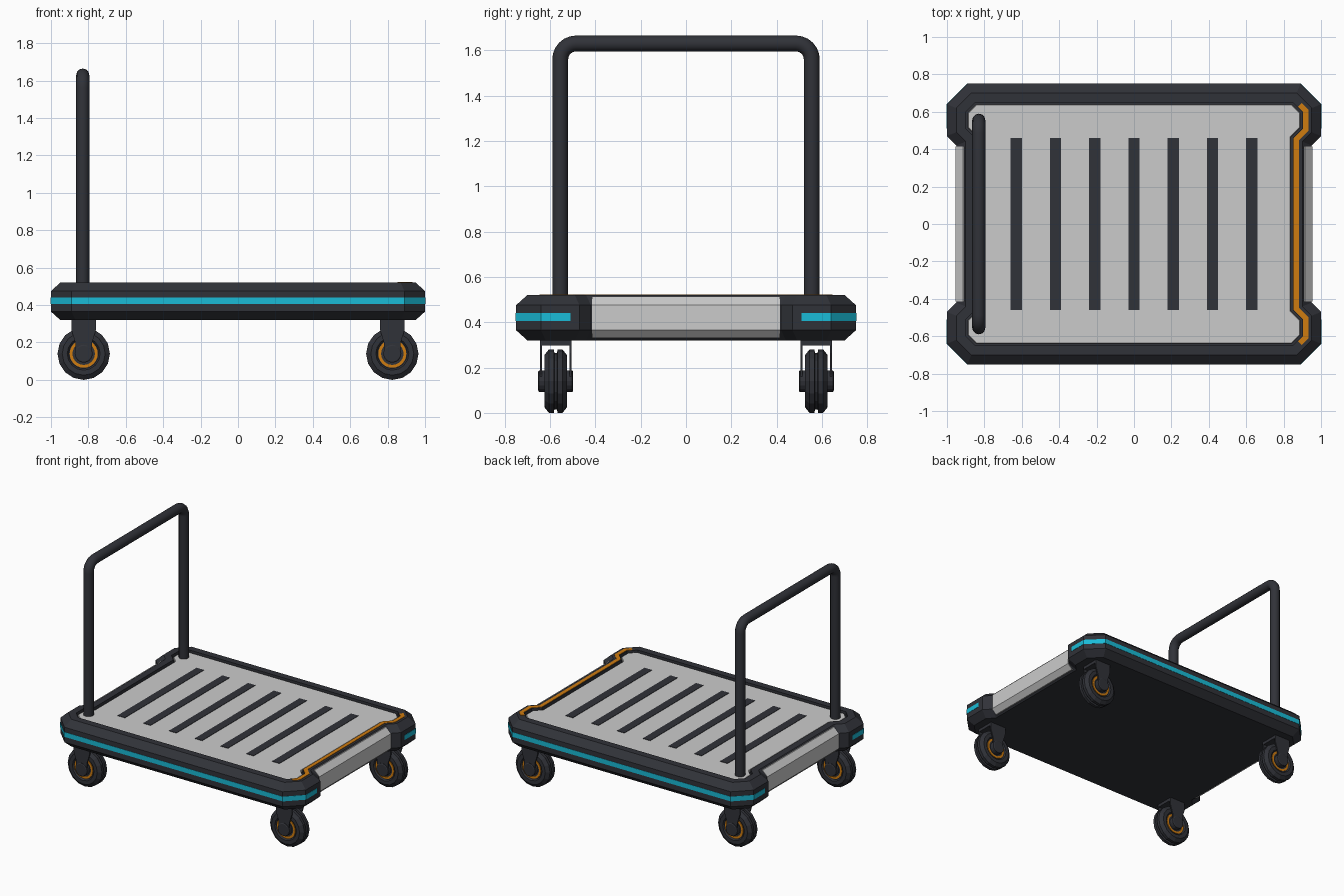
import bpy, bmesh, math
from mathutils import Vector

if "Cube" in bpy.data.objects:
    bpy.data.objects.remove(bpy.data.objects["Cube"])


def material(name, rgb):
    m = bpy.data.materials.new(name)
    m.diffuse_color = (*rgb, 1)
    m.use_nodes = True
    m.node_tree.nodes["Principled BSDF"].inputs["Base Color"].default_value = m.diffuse_color
    return m


DARK = material("dark", (0.03, 0.032, 0.04))
CYAN = material("cyan", (0.01, 0.5, 0.68))
ORANGE = material("orange", (0.62, 0.2, 0.005))


def finish(bm, name, mat=None, smooth=None):
    bmesh.ops.recalc_face_normals(bm, faces=bm.faces)
    me = bpy.data.meshes.new(name)
    bm.to_mesh(me)
    bm.free()
    ob = bpy.data.objects.new(name, me)
    bpy.context.collection.objects.link(ob)
    if mat:
        me.materials.append(mat)
    return ob


def offset(pts, d, closed=True):
    """Mitred inward offset of a counter-clockwise path."""
    n, out = len(pts), []
    for i in range(n):
        p = Vector(pts[i])
        normals = []
        if closed or i > 0:
            e = p - Vector(pts[i - 1])
            normals.append(Vector((-e.y, e.x)).normalized())
        if closed or i < n - 1:
            e = Vector(pts[(i + 1) % n]) - p
            normals.append(Vector((-e.y, e.x)).normalized())
        m = sum(normals, Vector((0, 0))).normalized()
        out.append(p + m * d / m.dot(normals[0]))
    return out


def loft(name, rings, mat=None):
    """Bridge closed rings of 3D points and cap both ends."""
    bm = bmesh.new()
    vs = [[bm.verts.new(p) for p in r] for r in rings]
    n = len(vs[0])
    for a, b in zip(vs, vs[1:]):
        for i in range(n):
            j = (i + 1) % n
            bm.faces.new((a[i], a[j], b[j], b[i]))
    bm.faces.new(vs[0])
    bm.faces.new(vs[-1])
    return finish(bm, name, mat)


def stack(name, outline, levels, mat=None):
    return loft(name, [[(p.x, p.y, z) for p in offset(outline, d)] for d, z in levels], mat)


def band(name, path, d0, d1, z0, z1, mat):
    """Rectangular strip following an open path."""
    a, b = offset(path, d0, False), offset(path, d1, False)
    return loft(name, [[(p.x, p.y, z0), (p.x, p.y, z1), (q.x, q.y, z1), (q.x, q.y, z0)]
                       for p, q in zip(a, b)], mat)


def prism_y(name, profile, y0, y1, mat=None):
    return loft(name, [[(x, y, z) for x, z in profile] for y in (y0, y1)], mat)


def box(name, x, y, z, mat=None):
    return prism_y(name, [(x[0], z[0]), (x[1], z[0]), (x[1], z[1]), (x[0], z[1])], *y, mat)


def lathe_y(name, profile, centre, mat, sides=16, ring=False):
    """Turn a (radius, y) profile about the y axis."""
    bm = bmesh.new()
    pts = profile + profile[:1] if ring else profile
    vs = [bm.verts.new((r, y, 0)) for r, y in pts]
    edges = [bm.edges.new(e) for e in zip(vs, vs[1:])]
    bmesh.ops.spin(bm, geom=vs + edges, cent=(0, 0, 0), axis=(0, 1, 0),
                   angle=math.tau, steps=sides)
    bmesh.ops.remove_doubles(bm, verts=bm.verts, dist=1e-5)
    bmesh.ops.translate(bm, verts=bm.verts, vec=centre)
    return finish(bm, name, mat)


# Platform outline: clipped corners and a shallow notch at each end
quarter = [(0.95, 0.42), (1, 0.47), (1, 0.64), (0.89, 0.75)]
outline = (quarter + [(-x, y) for x, y in reversed(quarter)]
           + [(-x, -y) for x, y in quarter] + [(x, -y) for x, y in reversed(quarter)])

# Bumper frame with bevelled rim and recessed top
stack("platform_frame", outline, [(0.05, 0.32), (0, 0.365), (0, 0.475), (0.05, 0.52),
                                  (0.1, 0.52), (0.1, 0.495)], DARK)
stack("deck_panel", outline, [(0.112, 0.49), (0.112, 0.507), (0.115, 0.51)])

# Grip strips across the deck
for i in range(7):
    x = (i - 3) * 0.21
    box(f"grip_strip_{i + 1}", (x - 0.03, x + 0.03), (-0.46, 0.46), (0.5, 0.513), DARK)

# Grey end panels
for s, side in ((-1, "left"), (1, "right")):
    prof = [(0.88, 0.33), (0.92, 0.33), (0.955, 0.365), (0.955, 0.475), (0.915, 0.513), (0.88, 0.513)]
    prism_y(f"{side}_end_panel", [(s * x, z) for x, z in prof], -0.415, 0.415)

# Cyan side stripes wrapping round the corners
back = [(1, 0.51), (1, 0.64), (0.89, 0.75), (-0.89, 0.75), (-1, 0.64), (-1, 0.51)]
band("back_stripe", back, -0.002, 0.02, 0.405, 0.44, CYAN)
band("front_stripe", [(-x, -y) for x, y in back], -0.002, 0.02, 0.405, 0.44, CYAN)

# Orange trim on the loading end
half = [(0.95, 0.42), (1, 0.47), (1, 0.64), (0.945, 0.695)]
band("orange_trim", [(x, -y) for x, y in reversed(half)] + half, 0.068, 0.096, 0.51, 0.523, ORANGE)

# Push handle
pts, r = [(-0.555, 0.49)], 0.07
for cy, a0 in ((-0.555 + r, 180), (0.555 - r, 90)):
    for k in range(7):
        a = math.radians(a0 - 15 * k)
        pts.append((cy + r * math.cos(a), 1.63 - r + r * math.sin(a)))
pts.append((0.555, 0.49))
cu = bpy.data.curves.new("push_handle", "CURVE")
cu.dimensions = "3D"
cu.bevel_depth, cu.bevel_resolution, cu.use_fill_caps = 0.035, 4, True
sp = cu.splines.new("POLY")
sp.points.add(len(pts) - 1)
for p, (y, z) in zip(sp.points, pts):
    p.co = (-0.83, y, z, 1)
cu.materials.append(DARK)
handle = bpy.data.objects.new("push_handle", cu)
bpy.context.collection.objects.link(handle)

# Casters
tyre = [(0, -0.04), (0.08, -0.04), (0.088, -0.05), (0.115, -0.05), (0.14, -0.03),
        (0.14, -0.008), (0.125, -0.006)]
tyre += [(rad, -y) for rad, y in reversed(tyre)]
fork = [(-0.065, 0.32), (-0.065, 0.265), (-0.045, 0.2), (-0.04, 0.12),
        (0.04, 0.12), (0.045, 0.2), (0.065, 0.265), (0.065, 0.32)]
for sx, end in ((-1, "left"), (1, "right")):
    for sy, row in ((-1, "front"), (1, "back")):
        tag, x, y = f"{row}_{end}", sx * 0.825, sy * 0.575
        lathe_y(f"{tag}_wheel", tyre, (x, y, 0.14), DARK)
        box(f"{tag}_mount", (x - 0.065, x + 0.065), (y - 0.07, y + 0.07), (0.298, 0.33), DARK)
        for s, face in ((-1, "near"), (1, "far")):
            lathe_y(f"{tag}_{face}_rim", [(0.06, s * 0.035), (0.06, s * 0.045), (0.075, s * 0.045),
                    (0.075, s * 0.035)], (x, y, 0.14), ORANGE, 24, True)
            prism_y(f"{tag}_{face}_fork", [(x + u, z) for u, z in fork],
                    y + s * 0.06, y + s * 0.07, DARK)
            lathe_y(f"{tag}_{face}_hub", [(0, s * 0.04), (0.048, s * 0.04), (0.048, s * 0.073),
                    (0.042, s * 0.077), (0, s * 0.077)], (x, y, 0.14), DARK)
